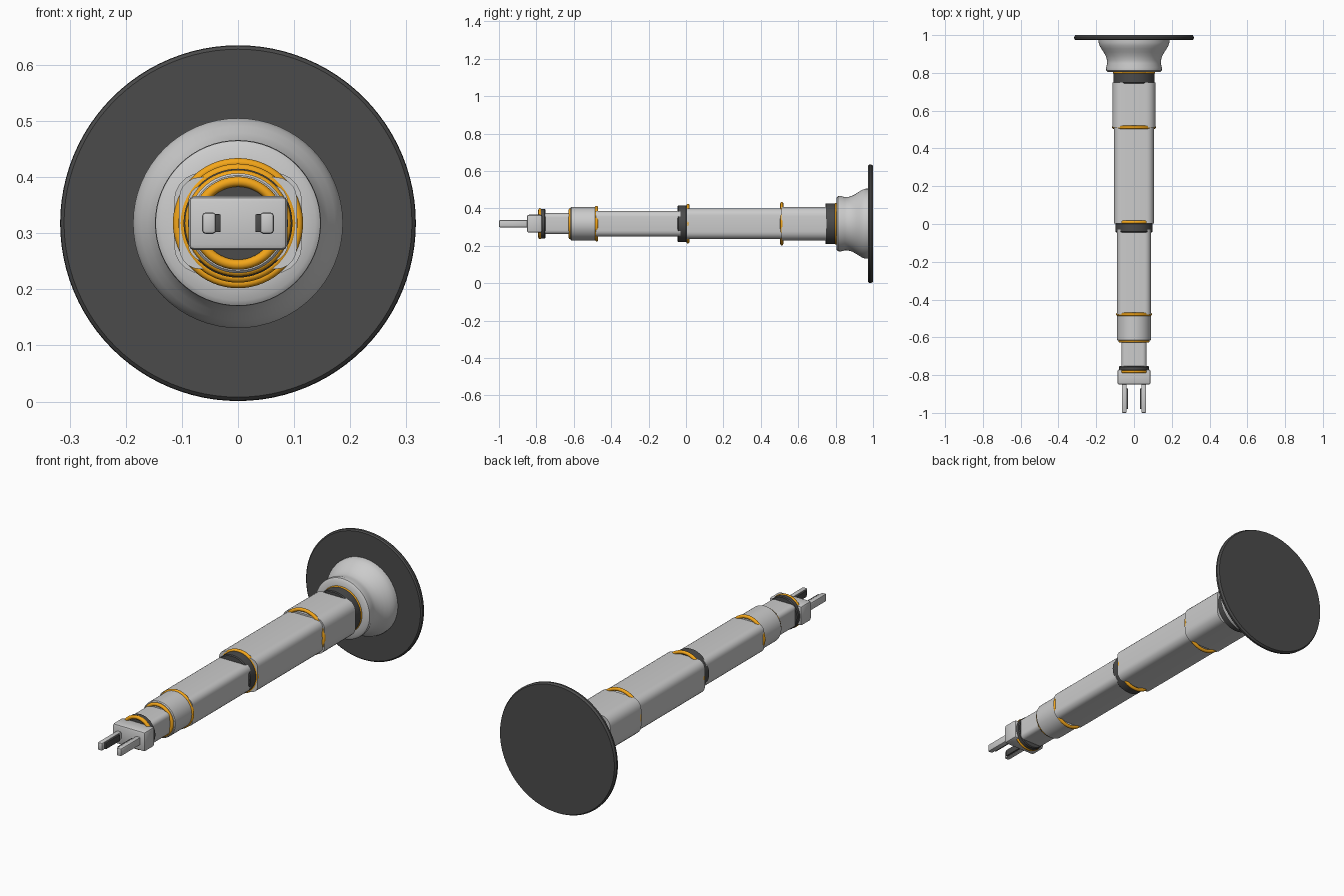
import bpy, bmesh, math
from mathutils import Matrix

if "Cube" in bpy.data.objects:
    bpy.data.objects.remove(bpy.data.objects["Cube"])

CZ = 0.318  # height of the arm axis


def material(name, colour):
    m = bpy.data.materials.new(name)
    m.diffuse_color = colour
    m.use_nodes = True
    m.node_tree.nodes["Principled BSDF"].inputs["Base Color"].default_value = m.diffuse_color
    return m


DARK = material("dark_grey", (0.07, 0.07, 0.07, 1))
GOLD = material("amber", (0.9, 0.38, 0.01, 1))


def finish(name, bm, mat=None):
    bmesh.ops.recalc_face_normals(bm, faces=bm.faces)
    me = bpy.data.meshes.new(name)
    bm.to_mesh(me)
    bm.free()
    ob = bpy.data.objects.new(name, me)
    bpy.context.collection.objects.link(ob)
    if mat:
        me.materials.append(mat)
    bpy.ops.object.select_all(action='DESELECT')
    ob.select_set(True)
    bpy.context.view_layer.objects.active = ob
    bpy.ops.object.shade_smooth_by_angle(angle=math.radians(35))
    return ob


def lathe(name, profile, mat=None, closed=False, seg=64):
    """Spin (radius, y) points about the arm axis."""
    bm = bmesh.new()
    rings = []
    for r, y in profile:
        rings.append([bm.verts.new((r * math.cos(2 * math.pi * i / seg), y,
                                    CZ + r * math.sin(2 * math.pi * i / seg)))
                      for i in range(seg)])
    pairs = list(zip(rings, rings[1:]))
    if closed:
        pairs.append((rings[-1], rings[0]))
    else:
        bm.faces.new(rings[0])
        bm.faces.new(rings[-1])
    for a, b in pairs:
        for i in range(seg):
            j = (i + 1) % seg
            bm.faces.new((a[i], a[j], b[j], b[i]))
    return finish(name, bm, mat)


def collar(name, r, y0, y1, mat=None, b=0.004):
    return lathe(name, [(r - b, y0), (r, y0 + b), (r, y1 - b), (r - b, y1)], mat)


def band(name, outer, y, t=0.0085):
    n = 12
    return lathe(name, [(outer - t + t * math.cos(2 * math.pi * k / n),
                         y + t * math.sin(2 * math.pi * k / n)) for k in range(n)],
                 GOLD, closed=True)


def tube(name, hx, hz, y0, y1, r, seg=5):
    """Rounded rectangular arm section running along y."""
    bm = bmesh.new()
    bmesh.ops.create_cube(bm, size=1, matrix=Matrix.Translation((0, (y0 + y1) / 2, CZ))
                          @ Matrix.Diagonal((2 * hx, y1 - y0, 2 * hz, 1)))
    edges = [e for e in bm.edges if abs(e.verts[0].co.y - e.verts[1].co.y) > 1e-4]
    bmesh.ops.bevel(bm, geom=edges, offset=r, segments=seg, affect='EDGES', profile=0.5)
    return finish(name, bm)


def block(name, x0, x1, y0, y1, hz, bevel, mat=None):
    bm = bmesh.new()
    bmesh.ops.create_cube(bm, size=1, matrix=Matrix.Translation(((x0 + x1) / 2, (y0 + y1) / 2, CZ))
                          @ Matrix.Diagonal((abs(x1 - x0), y1 - y0, 2 * hz, 1)))
    bmesh.ops.bevel(bm, geom=bm.edges[:], offset=bevel, segments=2, affect='EDGES', profile=0.5)
    return finish(name, bm, mat)


# Mounting plate and flared base
lathe("mounting_plate", [(0.310, 0.974), (0.316, 0.980), (0.317, 0.990), (0.311, 1.0)], DARK, seg=96)
lathe("flared_base", [(0.105, 0.803), (0.138, 0.805), (0.147, 0.812), (0.148, 0.828),
                      (0.142, 0.85), (0.143, 0.868), (0.150, 0.89), (0.161, 0.91),
                      (0.173, 0.928), (0.182, 0.944), (0.187, 0.96), (0.187, 0.978)])

# Dark joint collars
collar("shoulder_collar", 0.109, 0.745, 0.802, DARK)
collar("elbow_collar", 0.097, -0.045, 0.005, DARK)
collar("wrist_collar", 0.080, -0.778, -0.752, DARK)

# Telescoping arm sections
tube("shoulder_section", 0.114, 0.090, 0.51, 0.75, 0.05)
tube("upper_arm", 0.105, 0.082, 0.003, 0.52, 0.038)
tube("forearm", 0.089, 0.069, -0.48, -0.03, 0.032)
collar("wrist_sleeve", 0.089, -0.617, -0.478)
tube("wrist_section", 0.067, 0.056, -0.765, -0.61, 0.022)

# Amber bands
for name, outer, y in [("shoulder_band", 0.112, 0.803), ("upper_band", 0.116, 0.512),
                       ("elbow_band", 0.106, 0.01), ("forearm_band", 0.095, -0.478),
                       ("sleeve_band", 0.083, -0.619)]:
    band(name, outer, y)
band("wrist_band", 0.083, -0.781, 0.009)

# Gripper head and two fingers with dark pads
block("gripper_head", -0.088, 0.088, -0.85, -0.77, 0.048, 0.010)
for side, s in (("left", -1), ("right", 1)):
    block(side + "_finger", s * 0.064, s * 0.039, -1.0, -0.845, 0.019, 0.006)
    block(side + "_finger_pad", s * 0.042, s * 0.031, -0.98, -0.872, 0.016, 0.002, DARK)
